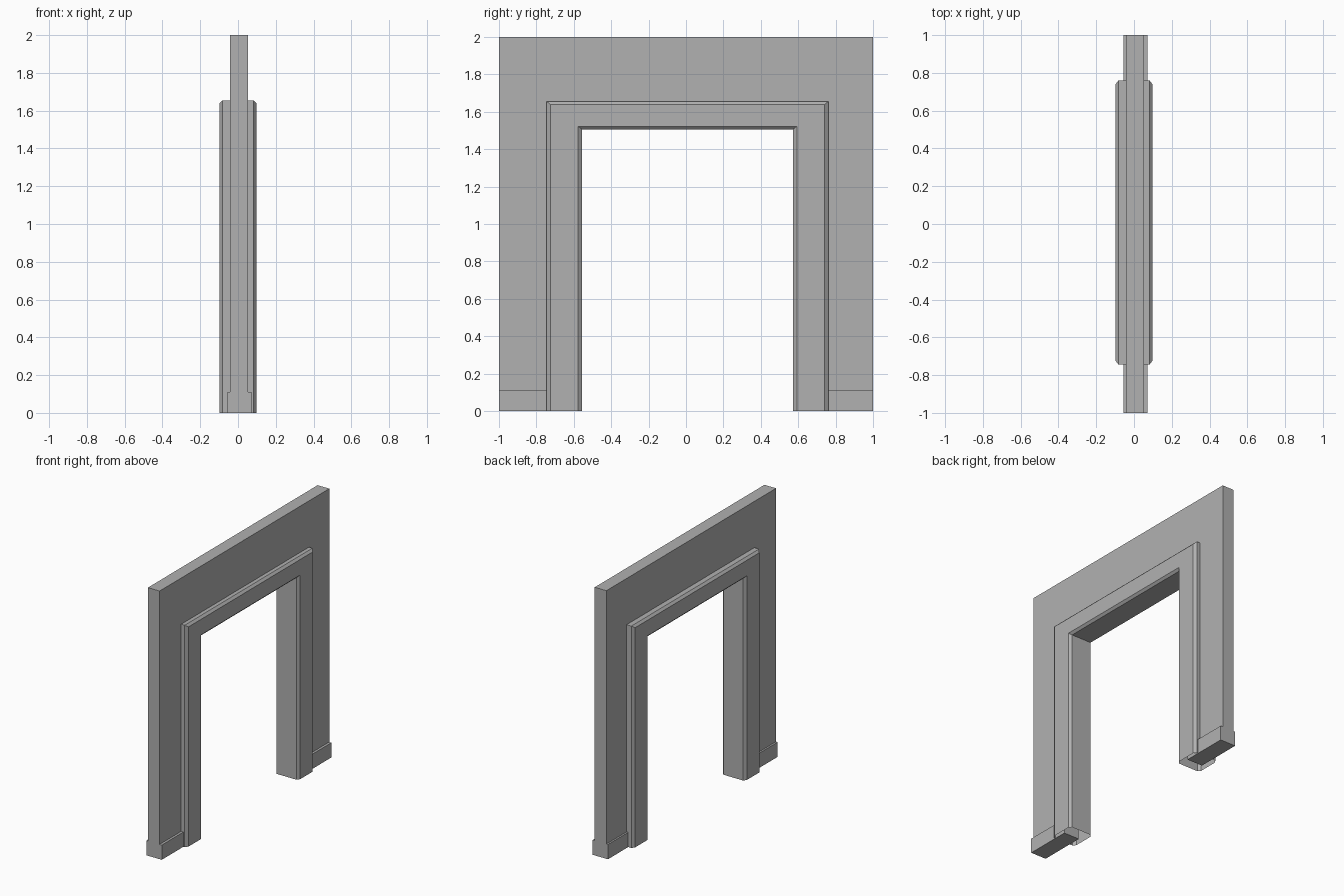
import bpy, bmesh

if "Cube" in bpy.data.objects:
    bpy.data.objects.remove(bpy.data.objects["Cube"])

FRAME_Y = 0.008            # doorway centre
OUTER, INNER = 0.753, 0.564  # half widths of the casing
TOP, OPEN_TOP = 1.655, 1.506
DEPTH = 0.0975

grey = bpy.data.materials.new("dark_grey")
grey.diffuse_color = (0.44, 0.44, 0.44, 1)
grey.use_nodes = True
grey.node_tree.nodes["Principled BSDF"].inputs["Base Color"].default_value = grey.diffuse_color


def finish(bm, name):
    bmesh.ops.recalc_face_normals(bm, faces=bm.faces)
    mesh = bpy.data.meshes.new(name)
    bm.to_mesh(mesh)
    bm.free()
    mesh.materials.append(grey)
    obj = bpy.data.objects.new(name, mesh)
    bpy.context.collection.objects.link(obj)
    return obj


def slab(name, outline, x0, x1):
    """Extrude a YZ outline from x0 to x1."""
    bm = bmesh.new()
    face = bm.faces.new([bm.verts.new((x0, y, z)) for y, z in outline])
    ext = bmesh.ops.extrude_face_region(bm, geom=[face])
    verts = [v for v in ext["geom"] if isinstance(v, bmesh.types.BMVert)]
    bmesh.ops.translate(bm, vec=(x1 - x0, 0, 0), verts=verts)
    return finish(bm, name)


# Wall panel with its doorway cut-out, edges hidden inside the casing
wy, wz, base = 0.66, 1.58, 0.11
slab("wall", [(-1, base), (-1, 2), (1, 2), (1, base),
              (wy, base), (wy, wz), (-wy, wz), (-wy, base)], -0.043, 0.053)

# Skirting boards at the foot of both wall stubs
for side, name in ((-1, "left_skirting"), (1, "right_skirting")):
    a, b = side * 0.65, side * 1.0
    slab(name, [(a, 0), (b, 0), (b, base), (a, base)], -0.056, 0.071)

# Door casing: chamfered section (t: 0 = inner edge, 1 = outer edge), mitred
# around the doorway and open at the floor
ct, cx = 0.11, 0.016
section = [(0, -DEPTH + cx), (ct, -DEPTH), (1 - ct, -DEPTH), (1, -DEPTH + cx),
           (1, DEPTH - cx), (1 - ct, DEPTH), (ct, DEPTH), (0, DEPTH - cx)]
bm = bmesh.new()
rings = []
for side, at_top in ((-1, False), (-1, True), (1, True), (1, False)):
    ring = []
    for t, x in section:
        y = FRAME_Y + side * (INNER + (OUTER - INNER) * t)
        z = OPEN_TOP + (TOP - OPEN_TOP) * t if at_top else 0
        ring.append(bm.verts.new((x, y, z)))
    rings.append(ring)
n = len(section)
for r, s in zip(rings, rings[1:]):
    for i in range(n):
        j = (i + 1) % n
        bm.faces.new((r[i], r[j], s[j], s[i]))
finish(bm, "door_casing")
